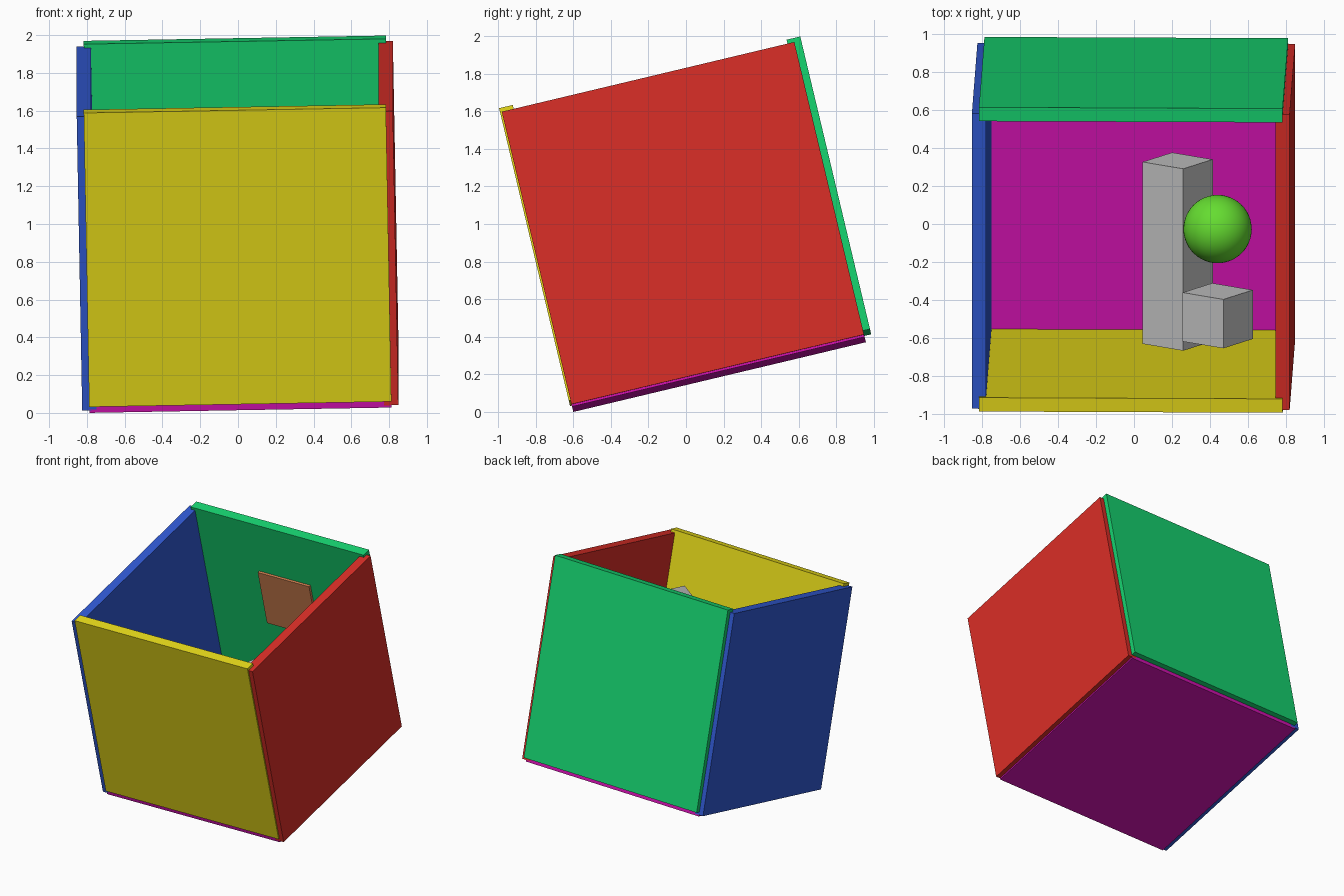
import bpy
from math import radians
from mathutils import Matrix

if "Cube" in bpy.data.objects:
    bpy.data.objects.remove(bpy.data.objects["Cube"])

# The whole room is tipped backwards and slightly sideways
TILT = (Matrix.Translation((0, -0.013, 0.99))
        @ Matrix.Rotation(radians(13.4), 4, 'X')
        @ Matrix.Rotation(radians(-1.04), 4, 'Y'))
T = 0.075   # panel thickness
S = 1.6     # panel side


def paint(ob, name, color):
    mat = bpy.data.materials.new(name)
    mat.diffuse_color = (*color, 1)
    mat.use_nodes = True
    mat.node_tree.nodes["Principled BSDF"].inputs["Base Color"].default_value = mat.diffuse_color
    ob.data.materials.append(mat)


def box(name, center, size, color=None, turn=0):
    bpy.ops.mesh.primitive_cube_add(size=1)
    ob = bpy.context.object
    ob.name = name
    ob.data.transform(Matrix.Diagonal((*size, 1)))
    ob.matrix_world = (TILT @ Matrix.Translation(center)
                       @ Matrix.Rotation(radians(turn), 4, 'Y'))
    if color:
        paint(ob, name + "_paint", color)
    return ob


# Room panels, open on one side
box("left_wall", (-0.802, 0, 0), (T, S, S), (0.03, 0.10, 0.65))
box("right_wall", (0.797, 0, 0), (T, S, S), (0.70, 0.027, 0.02))
box("front_panel", (-0.002, -0.772, 0.022), (S, T, S), (0.80, 0.70, 0.01))
box("back_panel", (-0.002, 0.80, 0.022), (S, T, S), (0.008, 0.65, 0.16))
box("base_panel", (-0.002, 0, -0.775), (S, S, T), (0.65, 0.006, 0.44))

# Lamp panel fixed to the inside of the back panel
box("lamp_panel", (-0.01, 0.755, 0.14), (0.475, 0.025, 0.475), (0.66, 0.23, 0.085))

# Blocks inside the room
box("tall_block", (0.224, -0.215, -0.335), (0.265, 0.985, 0.265), turn=-35)
box("small_block", (0.447, -0.41, 0.30), (0.265, 0.265, 0.265), turn=-35)

# Ball
bpy.ops.mesh.primitive_uv_sphere_add(segments=48, ring_count=24, radius=0.18)
ball = bpy.context.object
ball.name = "ball"
bpy.ops.object.shade_smooth()
ball.matrix_world = TILT @ Matrix.Translation((0.441, -0.005, 0.03))
paint(ball, "ball_paint", (0.13, 0.72, 0.03))
